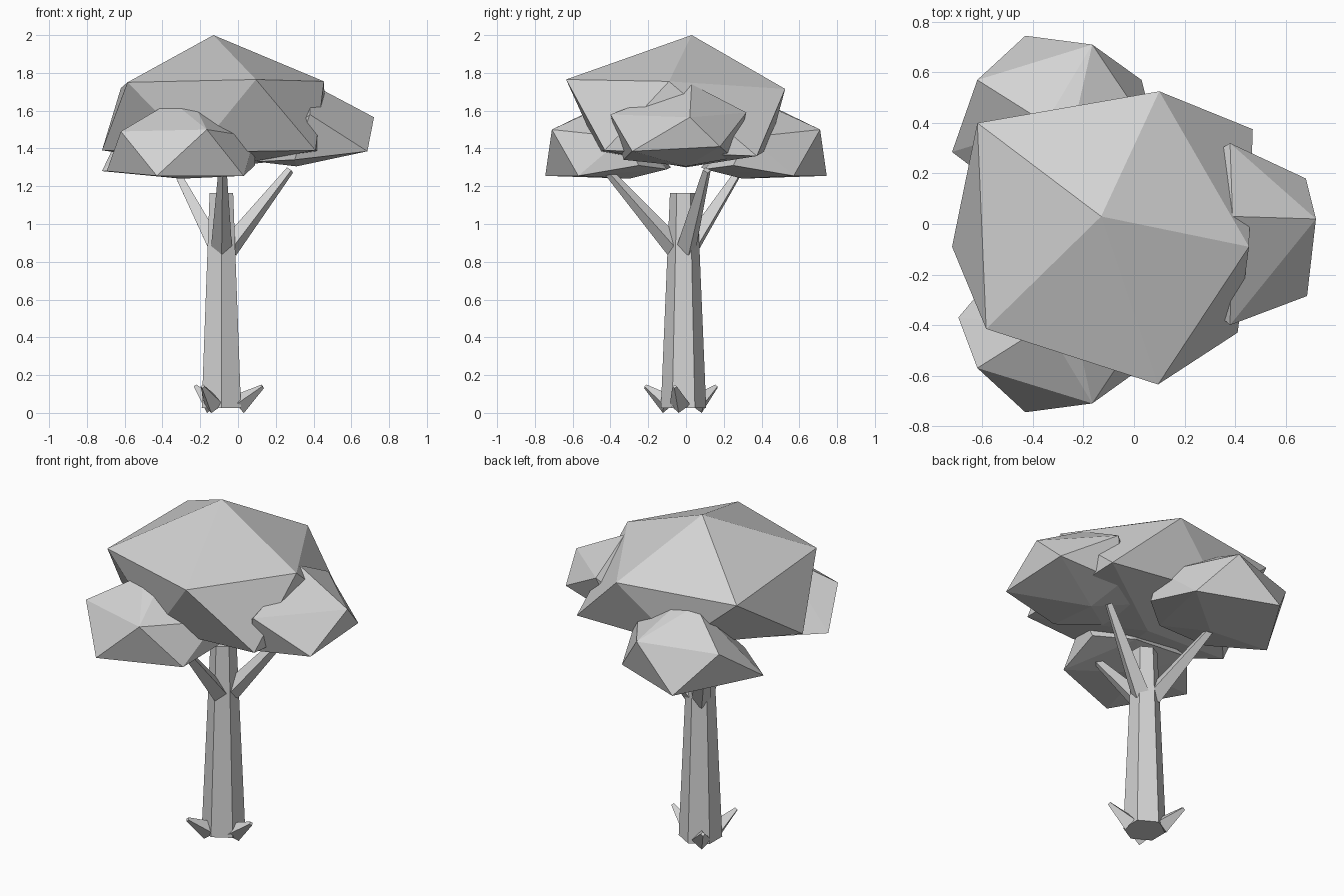
import bpy, bmesh, math
from mathutils import Vector

if "Cube" in bpy.data.objects:
    bpy.data.objects.remove(bpy.data.objects["Cube"], do_unlink=True)

# One plain grey for the whole tree
GREY = (0.65, 0.65, 0.65, 1.0)
grey = bpy.data.materials.new("plain_grey")
grey.use_nodes = True
grey.diffuse_color = GREY
grey.node_tree.nodes["Principled BSDF"].inputs["Base Color"].default_value = GREY

AXIS = Vector((-0.088, -0.013, 0))  # trunk centre line


def finish(name, bm):
    """Turn a bmesh into a flat-shaded object."""
    bmesh.ops.recalc_face_normals(bm, faces=bm.faces)
    mesh = bpy.data.meshes.new(name)
    bm.to_mesh(mesh)
    bm.free()
    mesh.materials.append(grey)
    obj = bpy.data.objects.new(name, mesh)
    bpy.context.collection.objects.link(obj)
    return obj


def limb(name, start, end, r_start, r_end, sides):
    """Tapered prism from start to end, one corner pointing along its lean."""
    start, end = Vector(start), Vector(end)
    d = (end - start).normalized()
    side = d.cross(Vector((0, 0, 1)))
    side = side.normalized() if side.length > 0.01 else Vector((1, 0, 0))
    up = side.cross(d)
    bm = bmesh.new()
    rings = []
    for centre, r in ((start, r_start), (end, r_end)):
        angles = [math.tau * i / sides + math.pi / 2 for i in range(sides)]
        rings.append([bm.verts.new(centre + r * (math.cos(a) * side + math.sin(a) * up))
                      for a in angles])
    low, high = rings
    bm.faces.new(low)
    bm.faces.new(high)
    for i in range(sides):
        j = (i + 1) % sides
        bm.faces.new((low[i], low[j], high[j], high[i]))
    return finish(name, bm)


def foliage(name, points, flip=1):
    """Faceted leaf mass: the convex hull of a few corner points."""
    bm = bmesh.new()
    for x, y, z in points:
        bm.verts.new((x, y * flip, z))
    hull = bmesh.ops.convex_hull(bm, input=bm.verts)
    spare = [v for v in hull["geom_interior"] if isinstance(v, bmesh.types.BMVert)]
    bmesh.ops.delete(bm, geom=spare, context="VERTS")
    return finish(name, bm)


# Trunk
limb("trunk", AXIS + Vector((0, 0, 0.027)), AXIS + Vector((0, 0, 1.165)), 0.12, 0.072, 6)

# Branches reaching into the leaf masses
branch_tips = {
    "branch_left": (0.275, 0.11, 1.285),
    "branch_front": (-0.082, -0.42, 1.285),
    "branch_back": (-0.33, 0.285, 1.285),
}
for name, tip in branch_tips.items():
    out = Vector(tip) - AXIS
    out.z = 0
    limb(name, AXIS + out.normalized() * 0.04 + Vector((0, 0, 0.87)), tip, 0.056, 0.022, 4)

# Root spurs curling up from the base
root_tips = {
    "root_left": (0.13, -0.06, 0.14),
    "root_front": (-0.187, -0.215, 0.14),
    "root_back": (-0.225, 0.16, 0.14),
}
for name, tip in root_tips.items():
    out = Vector(tip) - AXIS
    out.z = 0
    limb(name, AXIS + out.normalized() * 0.09 + Vector((0, 0, 0.044)), tip, 0.055, 0.012, 4)

# Main crown
foliage("crown", [
    (-0.13, 0.03, 2.0),
    (-0.62, 0.40, 1.72), (0.10, 0.525, 1.715), (0.455, -0.09, 1.755),
    (0.095, -0.635, 1.765), (-0.585, -0.415, 1.75),
    (-0.72, -0.09, 1.39), (-0.25, 0.44, 1.4), (0.47, 0.375, 1.36),
    (0.41, -0.43, 1.39), (-0.22, -0.46, 1.38),
    (-0.1, 0, 1.3),
])

# Side leaf mass
foliage("leaves_left", [
    (0.39, 0.03, 1.74), (0.72, 0.02, 1.565),
    (0.38, -0.40, 1.58), (0.38, 0.32, 1.59),
    (0.685, -0.285, 1.385), (0.68, 0.18, 1.41),
    (0.31, 0, 1.305), (0.3, -0.33, 1.34), (0.3, 0.25, 1.35),
    (0.1, -0.15, 1.33), (0.1, 0.15, 1.33),
])

# Matching leaf masses at the front and back, differing at the outer corner
lobe = [
    (-0.35, -0.4, 1.65), (-0.24, -0.38, 1.65),
    (-0.62, -0.57, 1.49), (-0.165, -0.71, 1.5), (0.09, -0.33, 1.46),
    (-0.43, -0.745, 1.255), (0.03, -0.57, 1.255),
    (0.09, -0.25, 1.31), (-0.1, -0.1, 1.29), (-0.45, -0.08, 1.3),
    (-0.3, -0.3, 1.24),
]
foliage("leaves_front", lobe + [(-0.695, -0.37, 1.28)])
foliage("leaves_back", lobe + [(-0.72, -0.285, 1.28)], -1)
